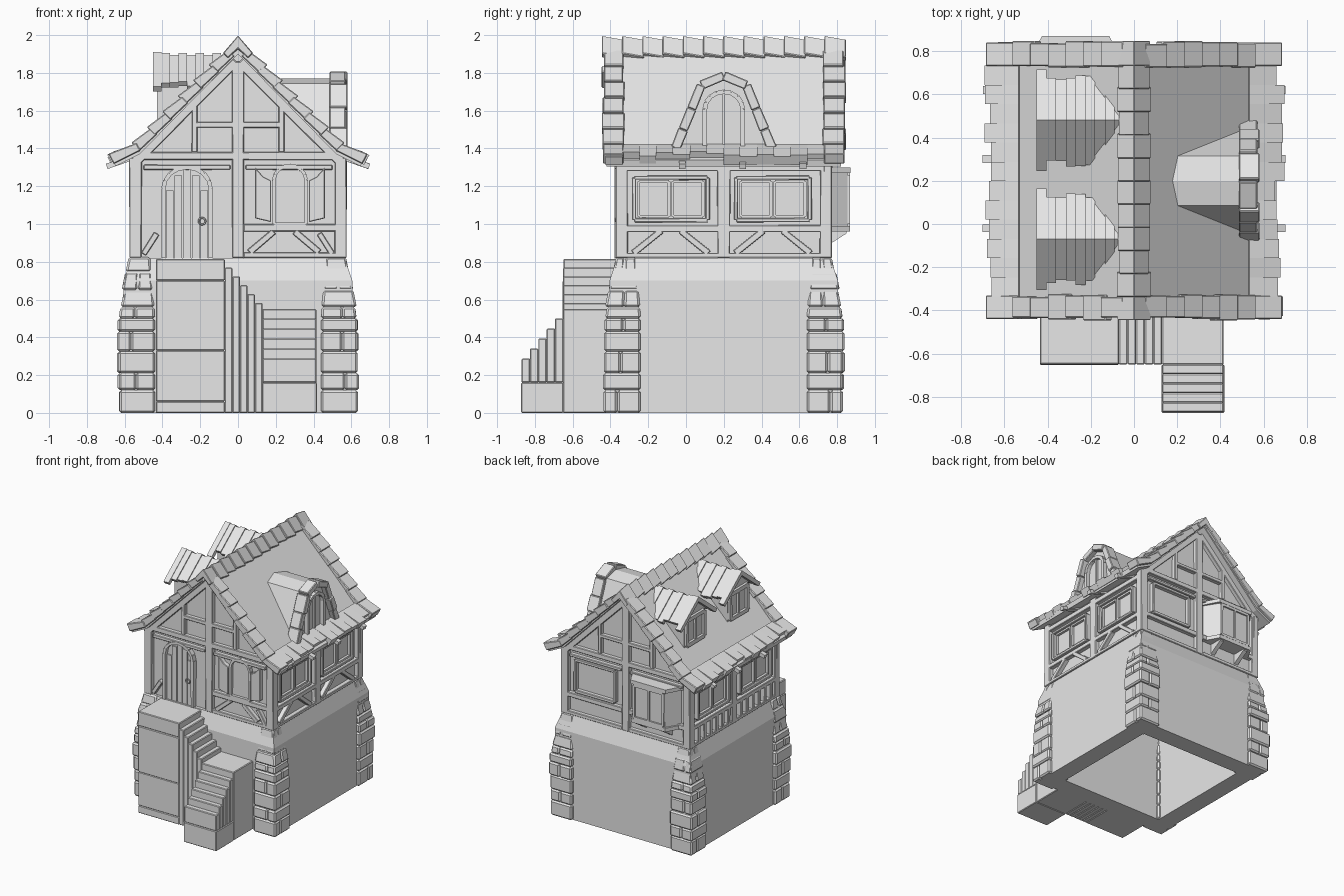
import bpy, bmesh, math, random
from mathutils import Vector

random.seed(4)
if "Cube" in bpy.data.objects:
    bpy.data.objects.remove(bpy.data.objects["Cube"])

grey = bpy.data.materials.new("plain_grey")
grey.use_nodes = True
grey.diffuse_color = (0.8, 0.8, 0.8, 1)
grey.node_tree.nodes["Principled BSDF"].inputs["Base Color"].default_value = (0.8, 0.8, 0.8, 1)
MID = 0.2          # the house body is symmetric about this y
jit = lambda a: random.uniform(-a, a)


def prism(bm, pts, axis, lo, hi):
    """Extrude a 2D outline along an axis; returns the low and high end vertices."""
    place = {"x": lambda p, d: (d, p[0], p[1]), "y": lambda p, d: (p[0], d, p[1]),
             "z": lambda p, d: (p[0], p[1], d)}[axis]
    a = [bm.verts.new(place(p, lo)) for p in pts]
    b = [bm.verts.new(place(p, hi)) for p in pts]
    bm.faces.new(a)
    bm.faces.new(b[::-1])
    for i in range(len(pts)):
        j = (i + 1) % len(pts)
        bm.faces.new((a[i], b[i], b[j], a[j]))
    return a, b


def box(bm, x, y, z):
    return prism(bm, [(x[0], y[0]), (x[1], y[0]), (x[1], y[1]), (x[0], y[1])], "z", *z)


def bar(bm, p, q, w, axis, lo, hi):
    """Straight timber of width w from p to q in the plane across the axis."""
    p, q = Vector(p), Vector(q)
    d = (q - p).normalized()
    n = Vector((-d.y, d.x)) * w / 2
    k = 1 + jit(0.12)
    prism(bm, [p + n, p - n, q - n * k, q + n * k], axis, lo, hi)


def chain(bm, pts, w, axis, lo, hi, closed=True):
    for i in range(len(pts) if closed else len(pts) - 1):
        bar(bm, pts[i], pts[(i + 1) % len(pts)], w, axis, lo, hi)


def rect(a, b, z0, z1):
    return [(a, z0), (b, z0), (b, z1), (a, z1)]


def arch(c, half, z0, z1, n=8):
    spring = z1 - half * 0.9
    top = [(c + half * math.cos(math.pi * i / n), spring + (z1 - spring) * math.sin(math.pi * i / n))
           for i in range(n + 1)]
    return [(c + half, z0)] + top + [(c - half, z0)]


def finish(bm, name, bevel=0):
    bmesh.ops.recalc_face_normals(bm, faces=bm.faces)
    me = bpy.data.meshes.new(name)
    bm.to_mesh(me)
    bm.free()
    ob = bpy.data.objects.new(name, me)
    bpy.context.collection.objects.link(ob)
    me.materials.append(grey)
    if bevel:
        m = ob.modifiers.new("Bevel", "BEVEL")
        m.width, m.segments = bevel, 1
    return ob


# Hollow stone ground floor with a sloping top
bm = bmesh.new()
rings = []
for h, z in [(0.46, 0.79), (0.46, 0), (0.605, 0), (0.605, 0.7), (0.565, 0.82)]:
    rings.append([bm.verts.new((sx * h, MID + sy * h, z)) for sx, sy in ((-1, -1), (1, -1), (1, 1), (-1, 1))])
for a, b in zip(rings, rings[1:]):
    for i in range(4):
        j = (i + 1) % 4
        bm.faces.new((a[i], a[j], b[j], b[i]))
bm.faces.new(rings[0])
bm.faces.new(rings[-1])
finish(bm, "ground_floor_walls")

# Corner buttresses of stacked stones
bm = bmesh.new()
courses = [0, 0.12, 0.21, 0.325, 0.43, 0.5, 0.56, 0.65, 0.745, 0.825]
for sx in (-1, 1):
    for sy in (-1, 1):
        for k, (z0, z1) in enumerate(zip(courses, courses[1:])):
            cut = 0.55 + jit(0.1)
            grow = jit(0.008)
            for u0, u1 in ((0, cut), (cut, 1)):
                span = [(u0, u1), (0, 1)] if k % 2 else [(0, 1), (u0, u1)]
                for v in sum(box(bm, *span, (z0, z1)), []):
                    t = max(0, (v.co.z - 0.52) / 0.3)
                    inner, outer = 0.44 + 0.025 * t, 0.635 - 0.06 * t + grow
                    size = outer - inner
                    v.co.x = sx * (inner + v.co.x * size)
                    v.co.y = MID + sy * (inner + v.co.y * size)
finish(bm, "corner_buttresses", 0.011)

# Entrance landing and the two flights of steps
bm = bmesh.new()
for z in ((0, 0.06), (0.06, 0.33), (0.33, 0.7), (0.7, 0.815)):
    box(bm, (-0.435, -0.07), (-0.65 + jit(0.003), -0.36), z)
for i in range(5):
    box(bm, (-0.07 + i * 0.04, -0.03 + i * 0.04), (-0.65, -0.36), (0, 0.77 - i * 0.047))
finish(bm, "upper_landing", 0.005)
bm = bmesh.new()
box(bm, (0.13, 0.415), (-0.65, -0.36), (0, 0.55))
for i in range(5):
    y = -0.65 - i * 0.044
    box(bm, (0.13, 0.415), (y - 0.044, y), (0.16, 0.5 - i * 0.053))
box(bm, (0.127, 0.418), (-0.873, -0.65), (0, 0.16))
finish(bm, "lower_steps", 0.005)

# Plaster storey with gables
bm = bmesh.new()
prism(bm, [(-0.54, 0.8), (0.54, 0.8), (0.54, 1.35), (0, 1.9), (-0.54, 1.35)], "y", -0.34, 0.74)
finish(bm, "plaster_walls")

# Timber framing on the front and back
for name, lo, hi in (("front_timbers", -0.372, -0.33), ("back_timbers", 0.73, 0.772)):
    bm = bmesh.new()
    add = lambda p, q, w: bar(bm, p, q, w, "y", lo, hi)
    add((0, 0.82), (0, 1.86), 0.06)
    add((-0.56, 1.36), (0.56, 1.36), 0.04)
    add((-0.23, 1.525), (0.23, 1.525), 0.03)
    for s in (-1, 1):
        add((s * 0.543, 0.82), (s * 0.543, 1.35), 0.062)
        add((s * 0.54, 1.33), (s * 0.01, 1.86), 0.05)
        add((s * 0.23, 1.38), (s * 0.23, 1.63), 0.03)
        add((s * 0.04, 1.3), (s * 0.5, 1.3), 0.025)
        if s > 0 or lo > 0:
            add((s * 0.03, 0.98), (s * 0.55, 0.98), 0.04)
            add((s * 0.03, 0.835), (s * 0.55, 0.835), 0.03)
        if lo < 0:
            add((s * 0.5, 0.84), (s * 0.43, 0.95), 0.03)
    if lo < 0:
        add((0.06, 0.85), (0.19, 0.96), 0.035)
        add((0.3, 0.96), (0.43, 0.85), 0.035)
    else:
        chain(bm, rect(0.1, 0.45, 1.02, 1.27), 0.025, "y", lo, hi)
    finish(bm, name, 0.004)

# Timber framing and windows on both long sides
for s, name in ((1, "left_side"), (-1, "right_side")):
    frame, panes = bmesh.new(), bmesh.new()
    lo, hi = s * 0.53, s * 0.575
    add = lambda p, q, w: bar(frame, p, q, w, "x", lo, hi)
    for y in (-0.34, 0.2, 0.74):
        add((y, 0.82), (y, 1.34), 0.065)
    for z, w in ((0.835, 0.025), (0.975, 0.035), (1.3, 0.04)):
        add((-0.34, z), (0.74, z), w)
    for c in (-0.08, 0.46):
        chain(frame, rect(c - 0.195, c + 0.195, 1.02, 1.245), 0.022, "x", lo, hi)
        for d in (-0.09, 0.09):
            chain(panes, rect(c + d - 0.08, c + d + 0.08, 1.04, 1.225), 0.014, "x", s * 0.53, s * 0.56)
        if s > 0:
            add((c - 0.2, 0.845), (c - 0.05, 0.965), 0.035)
            add((c + 0.2, 0.845), (c + 0.05, 0.965), 0.035)
        else:
            for i in range(6):
                y = c - 0.19 + i * 0.076
                add((y, 0.83), (y, 0.97), 0.03)
    finish(frame, name + "_timbers", 0.004)
    finish(panes, name + "_window_sashes")

# Arched plank door with ring handle
bm = bmesh.new()
outline = arch(-0.27, 0.125, 0.82, 1.3)
chain(bm, outline, 0.022, "y", -0.378, -0.33, False)
finish(bm, "door_frame")
bm = bmesh.new()
prism(bm, outline, "y", -0.347, -0.33)
for i in range(5):
    x = -0.27 + (i - 2) * 0.046
    top = 1.285 - 0.027 * (i - 2) ** 2
    prism(bm, rect(x - 0.02, x + 0.02, 0.82, top), "y", -0.358, -0.33)
finish(bm, "door_planks")
bpy.ops.mesh.primitive_torus_add(location=(-0.19, -0.368, 1.015), rotation=(math.pi / 2, 0, 0),
                                 major_radius=0.018, minor_radius=0.005, major_segments=12, minor_segments=6)
bpy.context.object.name = "door_ring"
bpy.context.object.data.materials.append(grey)

# Front arched window and shutters
bm = bmesh.new()
chain(bm, arch(0.275, 0.085, 1.0, 1.31), 0.018, "y", -0.372, -0.33)
prism(bm, arch(0.275, 0.08, 1.0, 1.3), "y", -0.35, -0.33)
finish(bm, "front_window")
bm = bmesh.new()
for s in (-1, 1):
    prism(bm, [(0.275 + s * x, z) for x, z in ((0.1, 1.01), (0.185, 1.03), (0.185, 1.3), (0.14, 1.25), (0.1, 1.23))],
          "y", -0.378, -0.34)
finish(bm, "window_shutters", 0.004)

# Bay window on the back
bm = bmesh.new()
for g, z0, z1 in ((0, 0.98, 1.28), (0.015, 1.27, 1.3), (0.012, 0.96, 0.99)):
    prism(bm, [(-0.48 - g, 0.74), (-0.41 - g, 0.855 + g), (-0.13 + g, 0.855 + g), (-0.06 + g, 0.74)], "z", z0, z1)
chain(bm, rect(-0.4, -0.14, 1.0, 1.26), 0.02, "y", 0.85, 0.868)
bar(bm, (-0.27, 1.0), (-0.27, 1.26), 0.016, "y", 0.85, 0.868)
for x in (-0.4, -0.17):
    prism(bm, [(0.74, 0.88), (0.74, 0.97), (0.85, 0.97), (0.85, 0.95)], "x", x, x + 0.035)
finish(bm, "bay_window")

# Main roof slab with flared eaves
bm = bmesh.new()
top = [(0.66, 1.34), (0.53, 1.415), (0, 1.95)]
under = [(0, 1.9), (0.52, 1.37), (0.65, 1.305)]
for s in (-1, 1):
    prism(bm, [(s * x, z) for x, z in top + under], "y", -0.42, 0.82)
finish(bm, "main_roof")


def tile(bm, a, b, s, y0, y1, lift=0.02, thick=0.032):
    """Tile laid down the slope from a to b, lower edge lifted."""
    a, b = Vector(a), Vector(b)
    d = (b - a).normalized()
    n = Vector((-d.y, d.x))
    pts = [a - n * 0.03, b - n * 0.025, b + n * (lift + thick * 0.5), a + n * thick * 0.5]
    prism(bm, [(s * p.x, p.y) for p in pts], "y", y0, y1)


# Rake, eave and ridge tiles, with rafter ends below
rake, eave, rafters = bmesh.new(), bmesh.new(), bmesh.new()
hip, knee, lip = Vector((0.04, 1.91)), Vector((0.53, 1.415)), Vector((0.67, 1.34))
for s in (-1, 1):
    for y0, y1 in ((-0.44, -0.33), (0.73, 0.84)):
        for i in range(6):
            tile(rake, hip.lerp(knee, i / 6), hip.lerp(knee, (i + 1.12) / 6), s, y0 + jit(0.008), y1 + jit(0.008))
        tile(rake, knee, lip, s, y0, y1)
    for i in range(14):
        y = -0.425 + i * 0.089
        tile(eave, knee, knee.lerp(lip, 0.94 + jit(0.14)), s, y, y + 0.089, 0.012 + 0.012 * (i % 2), 0.02)
    for y in (-0.02, 0.3, 0.62):
        bar(rafters, (s * 0.52, 1.365), (s * 0.695, 1.305), 0.028, "y", y - 0.018, y + 0.018)
finish(rake, "rake_tiles", 0.005)
finish(eave, "eave_tiles")
finish(rafters, "rafter_ends")
bm = bmesh.new()
for i in range(12):
    y = -0.445 + i * 0.107
    w = 0.075 + jit(0.006)
    a, b = prism(bm, [(0, 1.998), (w, 1.905), (w - 0.025, 1.88), (0, 1.93), (0.025 - w, 1.88), (-w, 1.905)],
                 "y", y, y + 0.115)
    for v in b:
        v.co.z -= 0.02
finish(bm, "ridge_tiles", 0.004)

# Large arched dormer
bm = bmesh.new()
body = [(-0.26, 1.38), (-0.115, 1.745), (0, 1.77), (0.115, 1.745), (0.26, 1.38)]
prism(bm, [(MID + y, z) for y, z in body], "x", 0.12, 0.53)
finish(bm, "large_dormer_body")
bm = bmesh.new()
rim = [(-0.255, 1.4), (-0.215, 1.5), (-0.17, 1.61), (-0.12, 1.735), (0, 1.785), (0.12, 1.735), (0.17, 1.61),
       (0.215, 1.5), (0.255, 1.4)]
for i, (p, q) in enumerate(zip(rim, rim[1:])):
    bar(bm, (MID + p[0], p[1]), (MID + q[0], q[1]), 0.05, "x", 0.485, 0.58 - 0.01 * (i % 2))
finish(bm, "large_dormer_rim", 0.005)
bm = bmesh.new()
chain(bm, arch(MID, 0.1, 1.395, 1.7), 0.024, "x", 0.5, 0.56)
bar(bm, (MID, 1.4), (MID, 1.69), 0.014, "x", 0.5, 0.543)
bar(bm, (MID - 0.24, 1.385), (MID + 0.24, 1.385), 0.025, "x", 0.5, 0.57)
finish(bm, "large_dormer_window")

# Pair of small dormers with corrugated roofs
for c, name in ((-0.07, "front_small_dormer"), (0.48, "back_small_dormer")):
    bm = bmesh.new()
    prism(bm, [(c - 0.13, 1.48), (c + 0.13, 1.48), (c + 0.13, 1.77), (c, 1.87), (c - 0.13, 1.77)], "x", -0.41, -0.1)
    chain(bm, rect(c - 0.11, c + 0.11, 1.55, 1.75), 0.03, "x", -0.43, -0.4)
    bar(bm, (c, 1.54), (c, 1.76), 0.02, "x", -0.425, -0.4)
    finish(bm, name + "_walls")
    bm = bmesh.new()
    for i in range(9):
        x = -0.45 + i * 0.045
        for s in (-1, 1):
            w = 0.235 if i == 0 else 0.2 + jit(0.014)
            z = 1.91 if i == 0 else 1.895 + 0.01 * (i % 2)
            drop = w * 0.78
            prism(bm, [(c, z), (c + s * w, z - drop), (c + s * (w - 0.02), z - drop - 0.025), (c, z - 0.04)],
                  "x", x, x + 0.045)
    finish(bm, name + "_roof")
